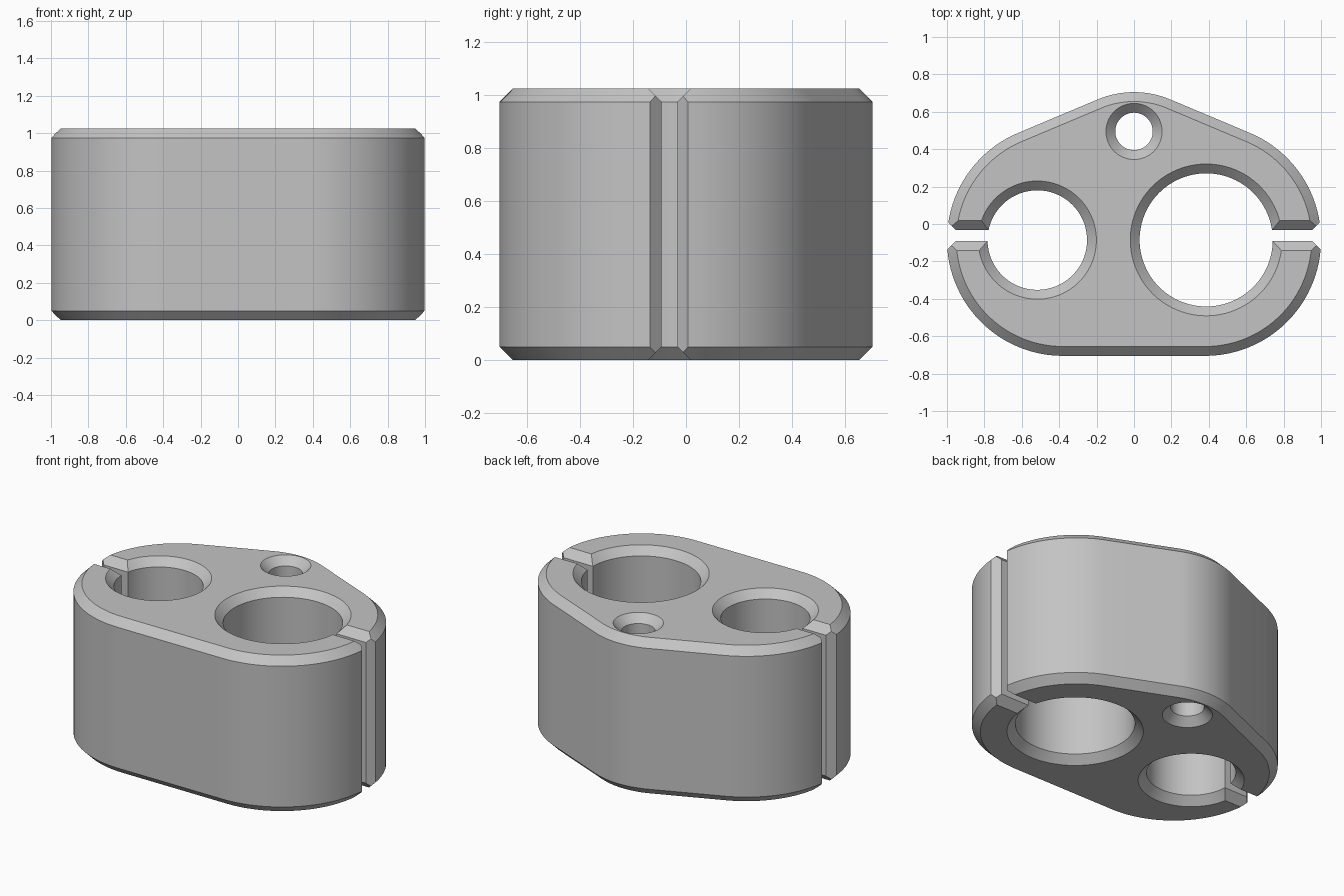
import bpy, bmesh, math

cube = bpy.data.objects.get("Cube")
if cube:
    bpy.data.objects.remove(cube, do_unlink=True)

HEIGHT = 1.025
BEVEL = 0.05
OVER = 0.1            # how far cutters reach past the block
SLOT_Y = -0.062
SLOT_HALF = 0.03

grey = bpy.data.materials.new("plain grey")
grey.use_nodes = True
colour = (0.55, 0.55, 0.55, 1)
grey.diffuse_color = colour
grey.node_tree.nodes["Principled BSDF"].inputs["Base Color"].default_value = colour


def loft(name, rings):
    """Closed solid through a stack of equal-length rings."""
    bm = bmesh.new()
    loops = [[bm.verts.new(p) for p in ring] for ring in rings]
    n = len(loops[0])
    for a, b in zip(loops, loops[1:]):
        for i in range(n):
            j = (i + 1) % n
            bm.faces.new((a[i], a[j], b[j], b[i]))
    bm.faces.new(loops[0][::-1])
    bm.faces.new(loops[-1])
    bmesh.ops.recalc_face_normals(bm, faces=bm.faces)
    mesh = bpy.data.meshes.new(name)
    bm.to_mesh(mesh)
    bm.free()
    mesh.materials.append(grey)
    obj = bpy.data.objects.new(name, mesh)
    bpy.context.collection.objects.link(obj)
    return obj


def arc(cx, cy, r, start, end, steps):
    angles = [start + (end - start) * i / steps for i in range(steps + 1)]
    return [(cx + r * math.cos(a), cy + r * math.sin(a)) for a in angles]


def outline(inset):
    """Two large lobes and a top lobe joined by tangent lines."""
    cx, cy, r = 0.38, -0.085, 0.62
    ty, tr = 0.205, 0.5
    dx, dy = cx, cy - ty
    tangent = math.atan2(dy, dx) + math.acos((tr - r) / math.hypot(dx, dy))
    r, tr = r - inset, tr - inset
    return (arc(cx, cy, r, -math.pi / 2, tangent, 48)
            + arc(0, ty, tr, tangent, math.pi - tangent, 20)
            + arc(-cx, cy, r, math.pi - tangent, math.pi * 1.5, 48))


# Block with bevelled rims
block = loft("clamp_block", [
    [(x, y, z) for x, y in outline(inset)]
    for z, inset in ((0, BEVEL), (BEVEL, 0), (HEIGHT - BEVEL, 0), (HEIGHT, BEVEL))])


def flared_levels(half):
    """Height and half-width pairs, widening at both ends."""
    wide = half + BEVEL + OVER
    return ((-OVER, wide), (BEVEL, half), (HEIGHT - BEVEL, half), (HEIGHT + OVER, wide))


cutters = []

# Countersunk bores
for name, cx, cy, r in (("small_bore", -0.517, -0.086, 0.266),
                        ("large_bore", 0.386, -0.085, 0.356),
                        ("screw_hole", 0, 0.495, 0.1)):
    cutters.append(loft(name, [
        [(x, y, z) for x, y in arc(cx, cy, r, 0, math.tau, 96)[:-1]]
        for z, r in flared_levels(r)]))

# Side slots with bevelled mouths
for side, inner in ((-1, 0.517), (1, 0.386)):
    levels = flared_levels(SLOT_HALF)
    profile = ([(SLOT_Y + w, z) for z, w in levels]
               + [(SLOT_Y - w, z) for z, w in reversed(levels)])
    cutters.append(loft("slot", [[(side * x, y, z) for y, z in profile]
                                 for x in (inner, 1 + OVER)]))
    start, end = 0.953, 1 + OVER
    wide = SLOT_HALF + end - start
    mouth = [(start, -SLOT_HALF), (end, -wide), (end, wide), (start, SLOT_HALF)]
    cutters.append(loft("slot_mouth", [[(side * x, SLOT_Y + y, z) for x, y in mouth]
                                       for z in (-OVER, HEIGHT + OVER)]))

# Cut the block, then drop the cutters
bpy.ops.object.select_all(action="DESELECT")
bpy.context.view_layer.objects.active = block
block.select_set(True)
for cutter in cutters:
    cutter.hide_render = True
    cut = block.modifiers.new(cutter.name, "BOOLEAN")
    cut.operation = "DIFFERENCE"
    cut.solver = "EXACT"
    cut.object = cutter
    bpy.ops.object.modifier_apply(modifier=cut.name)
for cutter in cutters:
    bpy.data.objects.remove(cutter, do_unlink=True)

bpy.ops.object.shade_smooth_by_angle(angle=math.radians(25))
